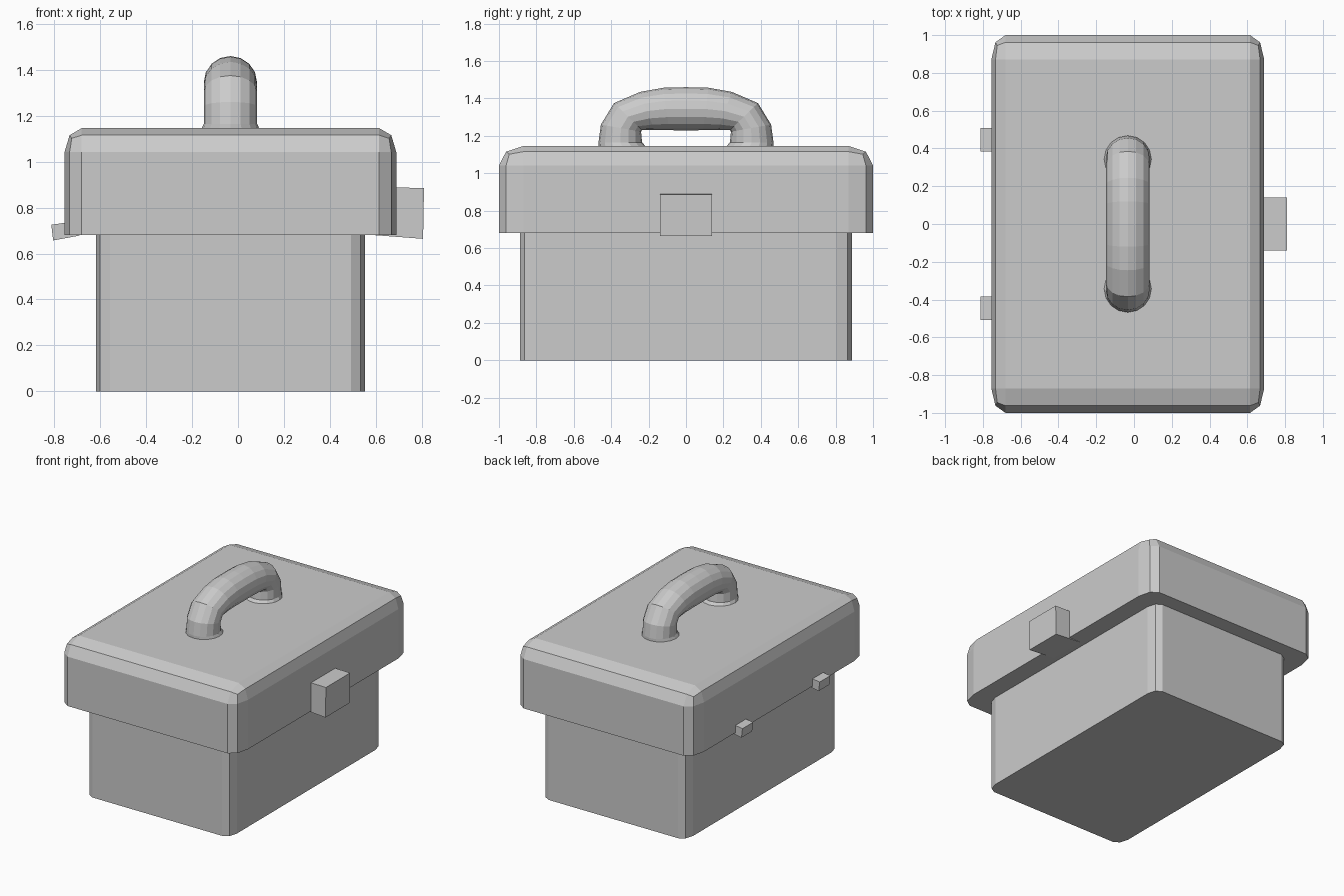
import bpy, bmesh, math
from mathutils import Vector

if "Cube" in bpy.data.objects:
    bpy.data.objects.remove(bpy.data.objects["Cube"])

CX = -0.033  # the box sits slightly off x = 0 because of the clasp


def finish(bm, name):
    bmesh.ops.recalc_face_normals(bm, faces=bm.faces[:])
    mesh = bpy.data.meshes.new(name)
    bm.to_mesh(mesh)
    bm.free()
    obj = bpy.data.objects.new(name, mesh)
    bpy.context.collection.objects.link(obj)
    return obj


def rounded_box(name, size, z0, offsets, round_top):
    """Box with two-segment bevels, stretched so each axis has its own offset."""
    bm = bmesh.new()
    bmesh.ops.create_cube(bm, size=1)
    scaled = [s / o for s, o in zip(size, offsets)]
    bmesh.ops.scale(bm, vec=scaled, verts=bm.verts[:])

    def wanted(edge):
        a, b = (v.co.z for v in edge.verts)
        return a * b < 0 or (round_top and a > 0 and b > 0)

    bmesh.ops.bevel(bm, geom=[e for e in bm.edges if wanted(e)], offset=1,
                    segments=2, profile=0.5, affect='EDGES')
    bmesh.ops.scale(bm, vec=offsets, verts=bm.verts[:])
    bmesh.ops.translate(bm, vec=(CX, 0, z0 + size[2] / 2), verts=bm.verts[:])
    return finish(bm, name)


def extruded(name, profile, y0, y1):
    """Extrude an x-z profile along y."""
    bm = bmesh.new()
    face = bm.faces.new([bm.verts.new((x, y0, z)) for x, z in profile])
    ext = bmesh.ops.extrude_face_region(bm, geom=[face], use_keep_orig=True)
    moved = [v for v in ext['geom'] if isinstance(v, bmesh.types.BMVert)]
    bmesh.ops.translate(bm, vec=(0, y1 - y0, 0), verts=moved)
    return finish(bm, name)


# Main box and lid
rounded_box("box_body", (1.17, 1.775, 0.68), 0, (0.06, 0.085, 0.1), False)
rounded_box("lid", (1.445, 2.0, 0.466), 0.68, (0.075, 0.13, 0.105), True)

# Front clasp
extruded("clasp", [(0.58, 0.681), (0.806, 0.664), (0.81, 0.885), (0.58, 0.89)],
         -0.14, 0.14)

# Pair of hinges on the opposite side
hinge = [(-0.813, 0.725), (-0.70, 0.742), (-0.69, 0.678), (-0.805, 0.657)]
for side, y in (("left", -0.508), ("right", 0.385)):
    extruded("hinge_" + side, hinge, y, y + 0.123)

# Carry handle: each ring runs from an outer to an inner (y, z) point
half = [((0.468, 1.14), (0.212, 1.14), 0.128),
        ((0.468, 1.165), (0.235, 1.165), 0.116),
        ((0.455, 1.26), (0.24, 1.222), 0.116),
        ((0.385, 1.375), (0.235, 1.23), 0.116),
        ((0.245, 1.435), (0.17, 1.23), 0.116),
        ((0.12, 1.457), (0.09, 1.23), 0.116)]
middle = [((0, 1.46), (0, 1.229), 0.116)]
mirrored = [((-o[0], o[1]), (-i[0], i[1]), r) for o, i, r in reversed(half)]
SIDES = 16
bm = bmesh.new()
rings = []
for outer, inner, rx in half + middle + mirrored:
    o, i = Vector((CX, *outer)), Vector((CX, *inner))
    centre, arm = (o + i) / 2, (o - i) / 2
    ring = []
    for k in range(SIDES):
        a = 2 * math.pi * k / SIDES
        ring.append(bm.verts.new(centre + arm * math.cos(a) + Vector((rx * math.sin(a), 0, 0))))
    rings.append(ring)
for a, b in zip(rings, rings[1:]):
    for k in range(SIDES):
        n = (k + 1) % SIDES
        bm.faces.new((a[k], a[n], b[n], b[k]))
bm.faces.new(rings[0])
bm.faces.new(rings[-1])
finish(bm, "handle")
